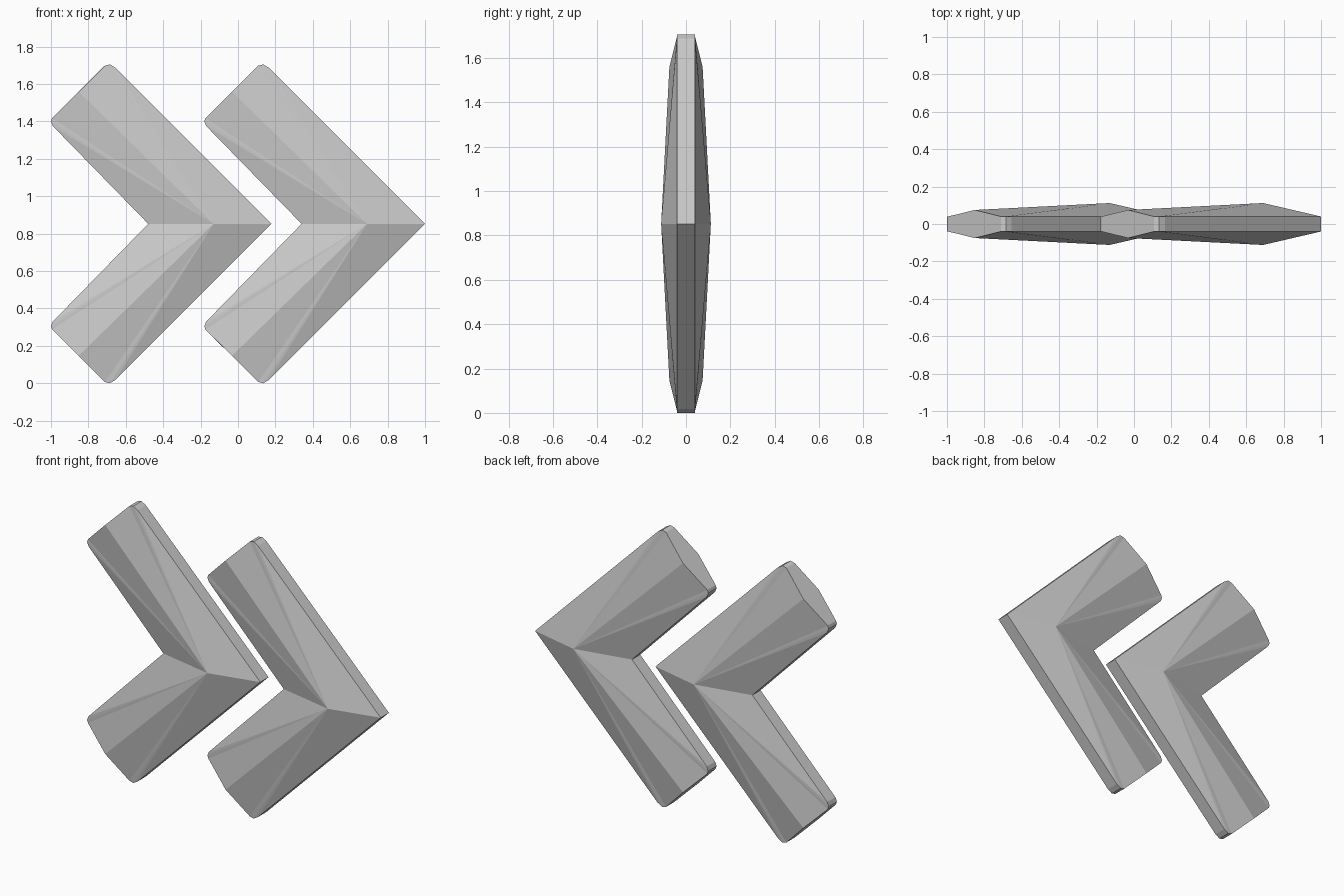
import bpy
import bmesh

cube = bpy.data.objects.get("Cube")
if cube:
    bpy.data.objects.remove(cube, do_unlink=True)

grey = bpy.data.materials.new("light grey")
grey.use_nodes = True
grey.diffuse_color = (0.6, 0.6, 0.6, 1)
grey.node_tree.nodes["Principled BSDF"].inputs["Base Color"].default_value = (0.6, 0.6, 0.6, 1)

MID, RIM = 0.8525, 0.04

# Upper arm outline: tip, rounded outer corner, rounded inner corner, notch
OUTER = [(0.18, MID), (-0.655, 1.687), (-0.685, 1.705), (-0.712, 1.698)]
INNER = [(-0.994, 1.418), (-1.0, 1.40), (-0.99, 1.375), (-0.48, MID)]
RIDGE_END = (-0.852, 1.558, 0.075)
RIDGE_MID = (-0.13, MID, 0.112)


def chevron(name, shift):
    bm = bmesh.new()

    def face(points):
        bm.faces.new([bm.verts.new(p) for p in points])

    for flip in (1, -1):
        def at(x, z, y):
            return (x + shift, y, MID + flip * (z - MID))

        # Faceted front and back slopes, fanned out from the ridge centre
        for side in (1, -1):
            rim = [at(x, z, side * RIM) for x, z in OUTER + INNER]
            end = at(RIDGE_END[0], RIDGE_END[1], side * RIDGE_END[2])
            mid = at(RIDGE_MID[0], RIDGE_MID[1], side * RIDGE_MID[2])
            loop = rim[:len(OUTER)] + [end] + rim[len(OUTER):]
            for a, b in zip(loop, loop[1:]):
                face((mid, a, b))

        # Flat rim along the outer and inner edges
        for edge in (OUTER, INNER):
            for a, b in zip(edge, edge[1:]):
                face((at(*a, RIM), at(*b, RIM), at(*b, -RIM), at(*a, -RIM)))

        # Six-sided end cap
        x, z, y = RIDGE_END
        face((at(*OUTER[-1], RIM), at(x, z, y), at(*INNER[0], RIM),
              at(*INNER[0], -RIM), at(x, z, -y), at(*OUTER[-1], -RIM)))

    bmesh.ops.remove_doubles(bm, verts=bm.verts, dist=0.0005)
    bmesh.ops.recalc_face_normals(bm, faces=bm.faces)
    mesh = bpy.data.meshes.new(name)
    bm.to_mesh(mesh)
    bm.free()
    mesh.materials.append(grey)
    bpy.context.collection.objects.link(bpy.data.objects.new(name, mesh))


chevron("right_chevron", 0)
chevron("left_chevron", 0.82)
